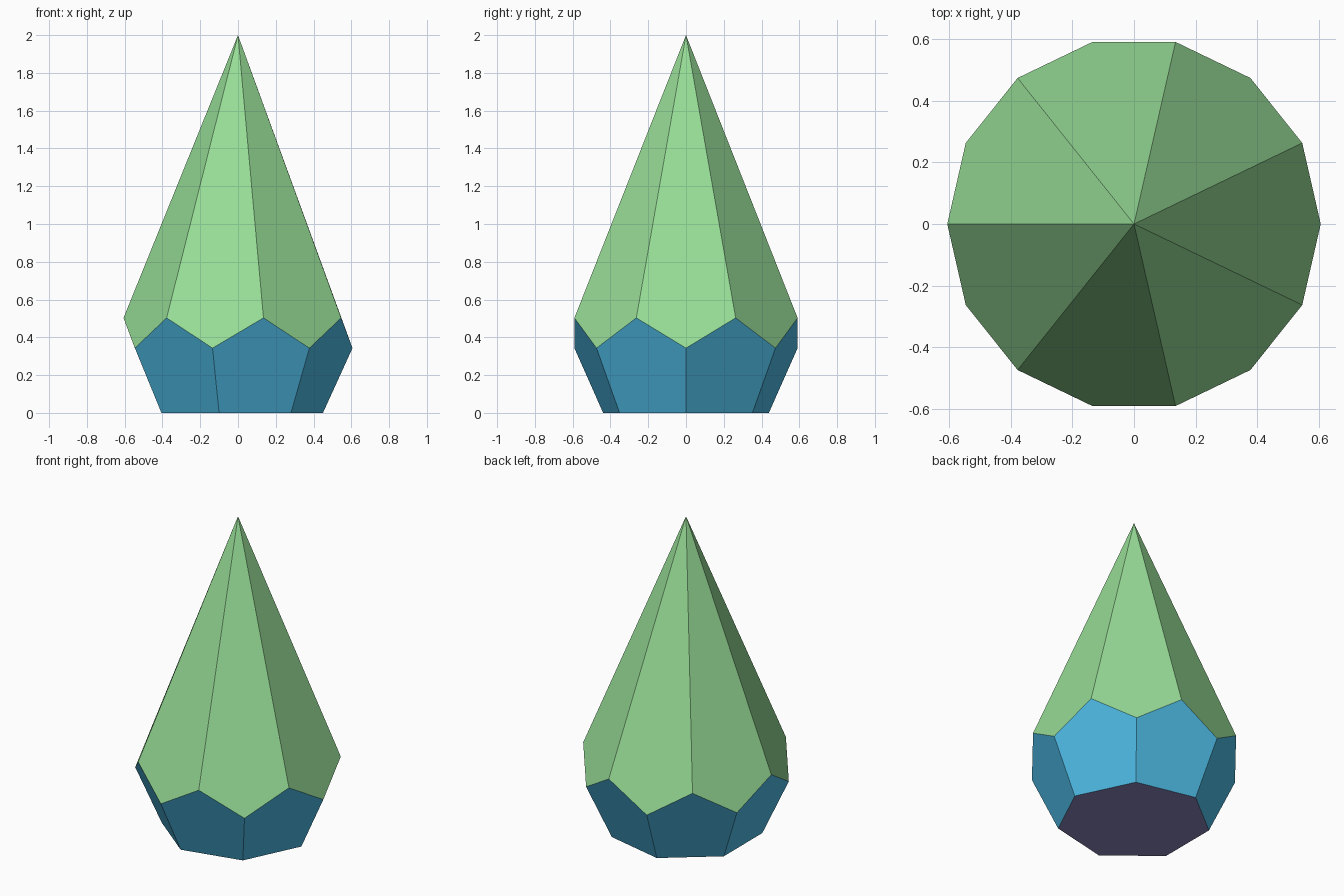
import bpy
import bmesh
from math import cos, sin, pi

if "Cube" in bpy.data.objects:
    bpy.data.objects.remove(bpy.data.objects["Cube"])

SIDES = 7
RADIUS, BASE_RADIUS = 0.606, 0.45
LOW_Z, HIGH_Z, TIP_Z = 0.343, 0.503, 2.0


def ring(bm, radius, z, turn=0.0):
    """Seven evenly spaced vertices, turned by a fraction of one side."""
    angles = [2 * pi * (i + turn) / SIDES for i in range(SIDES)]
    return [bm.verts.new((radius * cos(a), radius * sin(a), z)) for a in angles]


def material(name, color):
    mat = bpy.data.materials.new(name)
    mat.diffuse_color = (*color, 1.0)
    mat.use_nodes = True
    mat.node_tree.nodes["Principled BSDF"].inputs["Base Color"].default_value = mat.diffuse_color
    return mat


bm = bmesh.new()
base = ring(bm, BASE_RADIUS, 0.0)
low = ring(bm, RADIUS, LOW_Z)
high = ring(bm, RADIUS, HIGH_Z, 0.5)
tip = bm.verts.new((0, 0, TIP_Z))

for i in range(SIDES):
    j = (i + 1) % SIDES
    # Tall kite facet meeting at the tip
    bm.faces.new((tip, high[i], low[j], high[j])).material_index = 0
    # Five-sided lower facet
    bm.faces.new((base[i], base[j], low[j], high[i], low[i])).material_index = 1

# Flat seven-sided underside
bm.faces.new(base[::-1]).material_index = 2
bmesh.ops.recalc_face_normals(bm, faces=bm.faces[:])

mesh = bpy.data.meshes.new("faceted_drop")
bm.to_mesh(mesh)
bm.free()
mesh.materials.append(material("green_kites", (0.31, 0.72, 0.31)))
mesh.materials.append(material("blue_pentagons", (0.075, 0.49, 0.78)))
mesh.materials.append(material("purple_base", (0.26, 0.24, 0.49)))
bpy.context.collection.objects.link(bpy.data.objects.new("faceted_drop", mesh))
